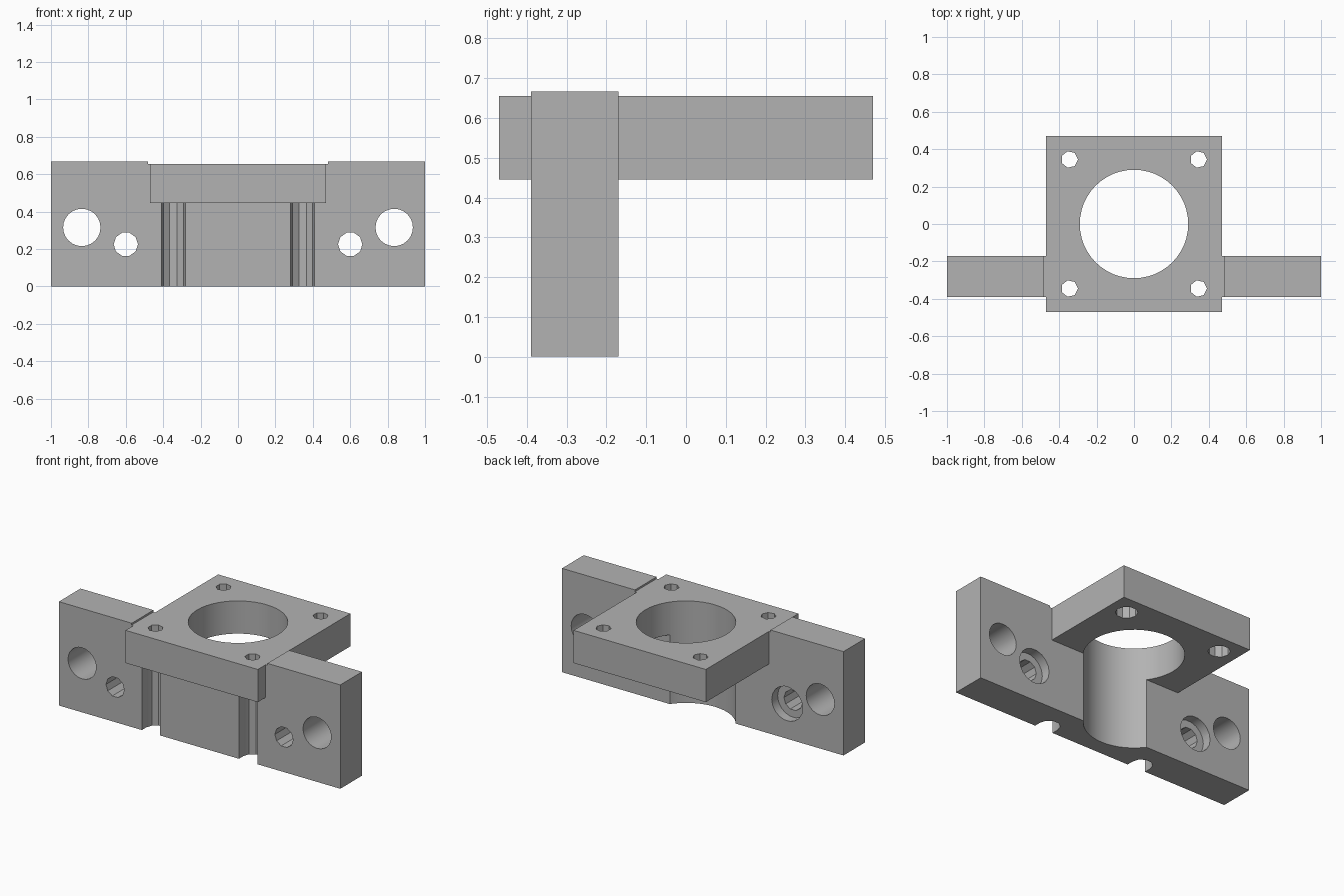
import bpy
import bmesh
from math import cos, sin, pi, radians

cube = bpy.data.objects.get("Cube")
if cube:
    bpy.data.objects.remove(cube, do_unlink=True)

grey = bpy.data.materials.new("plain grey")
grey.use_nodes = True
grey.diffuse_color = (0.45, 0.45, 0.45, 1)
grey.node_tree.nodes["Principled BSDF"].inputs["Base Color"].default_value = grey.diffuse_color


def prism(name, profile, axis, start, end):
    """Extrude a closed profile along y (profile in x, z) or z (profile in x, y)."""
    def place(u, v, d):
        return (u, d, v) if axis == "y" else (u, v, d)
    bm = bmesh.new()
    ring = [bm.verts.new(place(u, v, start)) for u, v in profile]
    cap = bm.faces.new(ring)
    side = bmesh.ops.extrude_face_region(bm, geom=[cap])
    shift = place(0, 0, end - start)
    moved = [g for g in side["geom"] if isinstance(g, bmesh.types.BMVert)]
    bmesh.ops.translate(bm, verts=moved, vec=shift)
    bmesh.ops.recalc_face_normals(bm, faces=bm.faces[:])
    mesh = bpy.data.meshes.new(name)
    bm.to_mesh(mesh)
    bm.free()
    obj = bpy.data.objects.new(name, mesh)
    obj.data.materials.append(grey)
    bpy.context.collection.objects.link(obj)
    return obj


def circle(u, v, r, sides):
    return [(u + r * cos(2 * pi * i / sides), v + r * sin(2 * pi * i / sides))
            for i in range(sides)]


def combine(target, tool, operation="DIFFERENCE"):
    mod = target.modifiers.new("combine", "BOOLEAN")
    mod.operation = operation
    mod.solver = "EXACT"
    mod.object = tool
    bpy.context.view_layer.update()
    bpy.context.view_layer.objects.active = target
    bpy.ops.object.modifier_apply(modifier=mod.name)
    bpy.data.objects.remove(tool, do_unlink=True)


FRONT, BACK = -0.39, -0.17
PLATE_LOW, PLATE_TOP, HALF = 0.445, 0.655, 0.47
SCREW = 0.345

# Upright wall with a shallow step in the middle of its top edge
mount = prism("mounting_bracket",
              [(-1, 0), (1, 0), (1, 0.667), (0.482, 0.667), (0.482, PLATE_TOP),
               (-0.482, PLATE_TOP), (-0.482, 0.667), (-1, 0.667)], "y", FRONT, BACK)

for s in (-1, 1):
    # Rod hole, and bolt hole with a recess on the back
    combine(mount, prism("rod_hole", circle(s * 0.835, 0.315, 0.1, 24), "y", -0.6, 0))
    combine(mount, prism("bolt_hole", circle(s * 0.6, 0.225, 0.065, 10), "y", -0.6, 0))
    combine(mount, prism("bolt_recess", circle(s * 0.6, 0.225, 0.11, 18), "y", BACK - 0.06, 0))
    # Screwdriver slot, open to the front, rounded at the back
    slot = circle(s * SCREW, -SCREW, 0.065, 10)[:6]
    slot += [(s * SCREW - 0.065, -0.6), (s * SCREW + 0.065, -0.6)]
    combine(mount, prism("screw_slot", slot, "z", -0.2, PLATE_LOW))

# Square plate on top
plate = prism("plate", [(-HALF, -HALF), (HALF, -HALF), (HALF, HALF), (-HALF, HALF)],
              "z", PLATE_LOW, PLATE_TOP)
combine(mount, plate, "UNION")

# Round central bore through plate and wall
combine(mount, prism("bore", circle(0, 0, 0.29, 48), "z", -0.2, 1))

# Corner screw holes with head recesses from below
for sx in (-1, 1):
    for sy in (-1, 1):
        x, y = sx * SCREW, sy * SCREW
        combine(mount, prism("screw_hole", circle(x, y, 0.045, 7), "z", 0.4, 1))
        combine(mount, prism("head_recess", circle(x, y, 0.065, 10), "z", 0.4, 0.55))

bpy.ops.object.select_all(action="DESELECT")
mount.select_set(True)
bpy.context.view_layer.objects.active = mount
bpy.ops.object.shade_smooth_by_angle(angle=radians(30))
